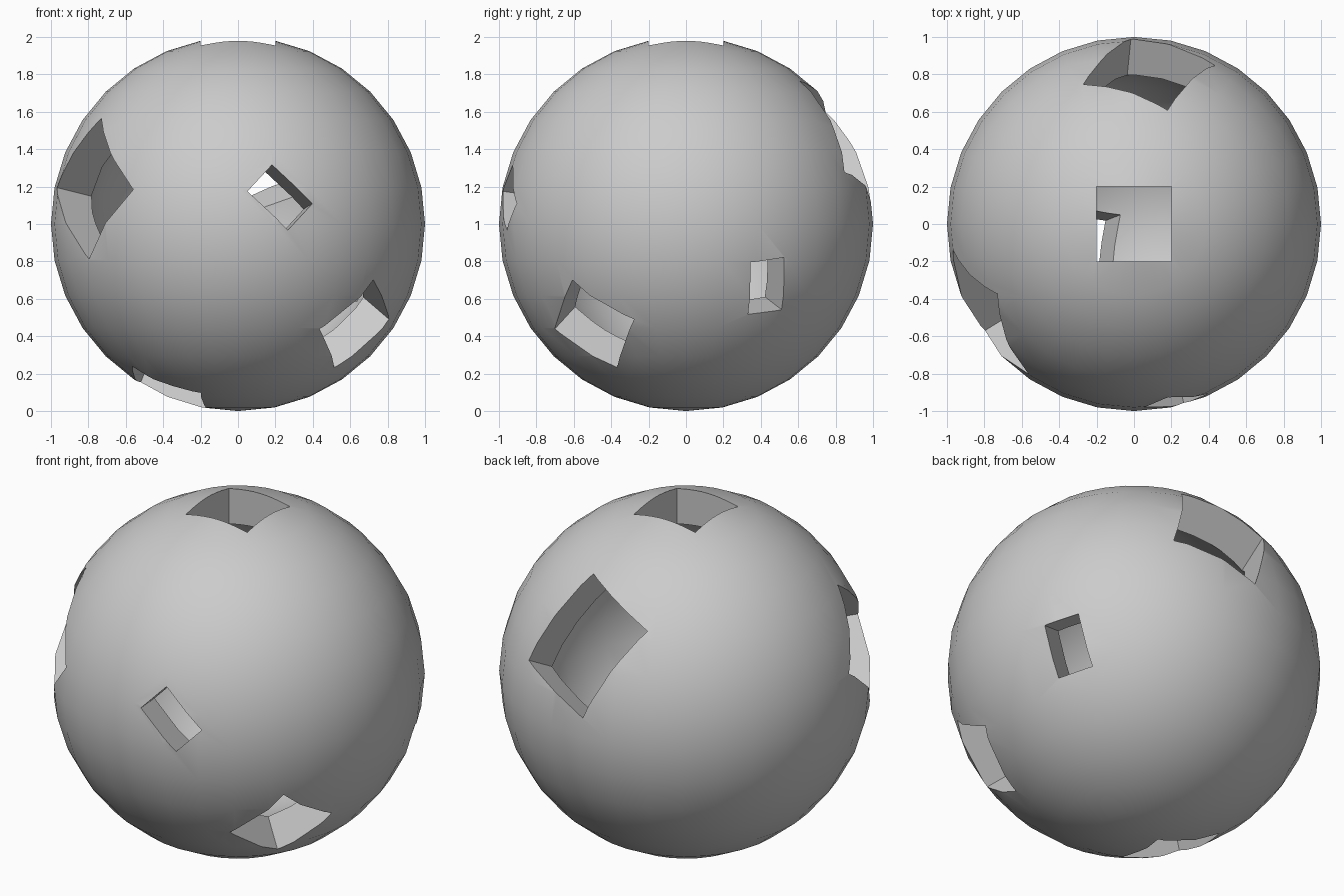
import bpy, bmesh
from mathutils import Vector, Matrix

if "Cube" in bpy.data.objects:
    bpy.data.objects.remove(bpy.data.objects["Cube"])

CENTRE = Vector((0, 0, 1))

# Hollow sphere: outer skin plus inward-facing inner skin
bm = bmesh.new()
bmesh.ops.create_uvsphere(bm, u_segments=32, v_segments=16, radius=1.0)
inner = bmesh.ops.create_uvsphere(bm, u_segments=32, v_segments=16, radius=0.8)["verts"]
bmesh.ops.reverse_faces(bm, faces=list({f for v in inner for f in v.link_faces}))
bmesh.ops.translate(bm, verts=bm.verts, vec=CENTRE)
mesh = bpy.data.meshes.new("hollow_sphere")
bm.to_mesh(mesh)
bm.free()
shell = bpy.data.objects.new("hollow_sphere", mesh)
bpy.context.collection.objects.link(shell)

# Window openings: radial axis, direction of the first side, side lengths
windows = [
    ((0, 0, 1), (1, 0, 0), 0.4, 0.4),                              # top
    ((.225, -.946, .1425), (.13, .052, .14), 0.2, 0.3),            # front
    ((-.765, -.473, .19), (.17, -.429, -.38), 0.6, 0.5),           # front left
    ((.0825, .811, .445), (.235, .222, -.45), 0.6, 0.5),           # back
    ((.82, .43, -.3325), (-.086, .185, .025), 0.2, 0.3),           # right
    ((.6225, -.49, -.536), (.075, .329, -.2), 0.4, 0.4),           # lower right
    ((-.376, -.146, -.915), (.05, .417, -.088), 0.4, 0.4),         # bottom
]
bm = bmesh.new()
for axis, side, a, b in windows:
    n = Vector(axis).normalized()
    u = Vector(side)
    u = (u - n * u.dot(n)).normalized()
    v = n.cross(u)
    rot = Matrix((u, v, n)).transposed().to_4x4()
    mat = Matrix.Translation(CENTRE + n * 0.9) @ rot @ Matrix.Diagonal((a, b, 0.7, 1))
    bmesh.ops.create_cube(bm, size=1, matrix=mat)
cut_mesh = bpy.data.meshes.new("window_cutters")
bm.to_mesh(cut_mesh)
bm.free()
cutter = bpy.data.objects.new("window_cutters", cut_mesh)
bpy.context.collection.objects.link(cutter)
cutter.hide_render = True

# Cut the openings and smooth the curved skins
mod = shell.modifiers.new("windows", "BOOLEAN")
mod.operation = "DIFFERENCE"
mod.solver = "EXACT"
mod.object = cutter
bpy.context.view_layer.objects.active = shell
shell.select_set(True)
bpy.ops.object.modifier_apply(modifier=mod.name)
bpy.data.objects.remove(cutter)
bpy.ops.object.shade_smooth_by_angle()
